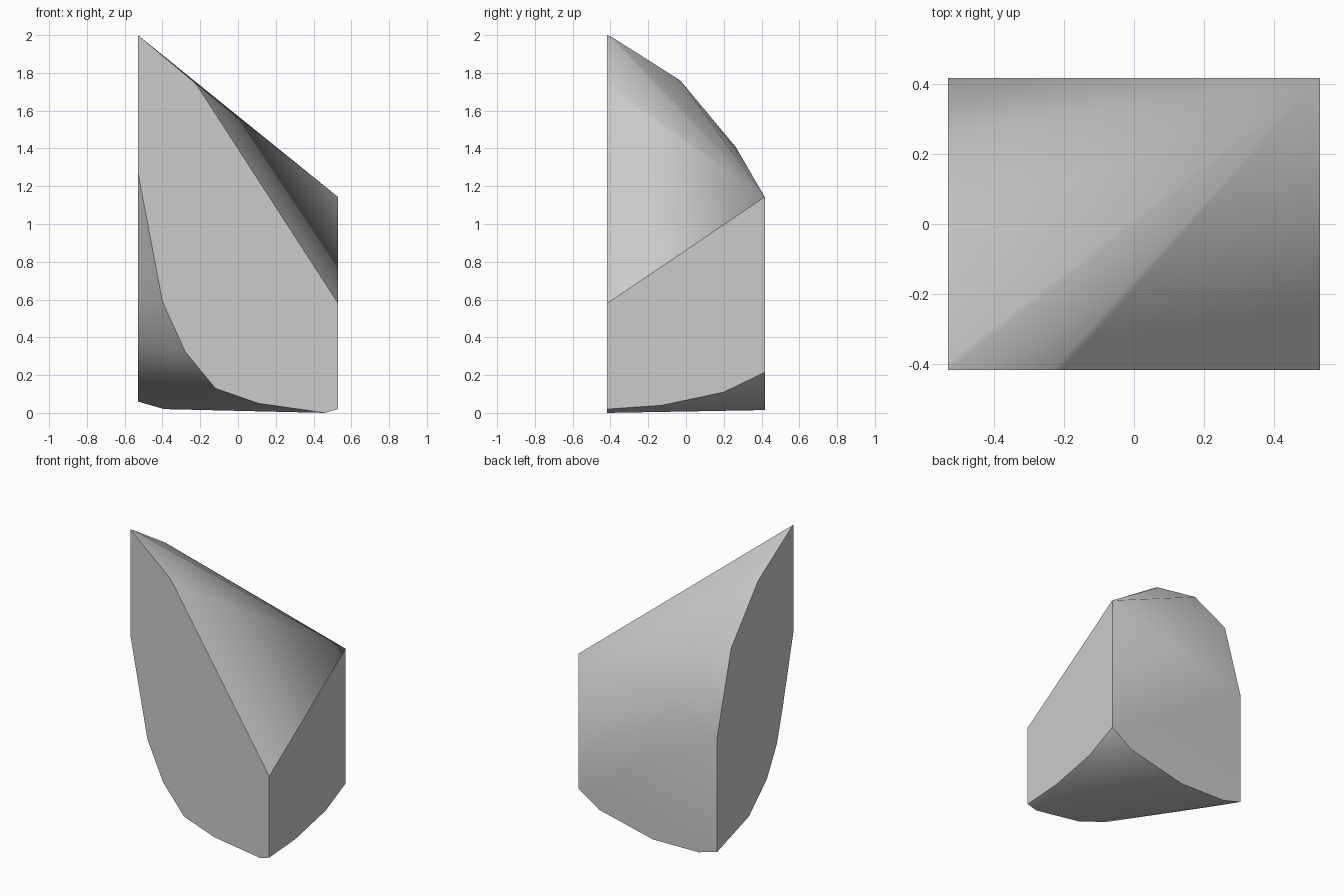
import bpy, bmesh, math

old = bpy.data.objects.get("Cube")
if old:
    bpy.data.objects.remove(old, do_unlink=True)

# Half width and half depth of the block
W, D = 0.53, 0.417

# Wall outlines: (x, z) for front and back, (y, z) for the two sides
front = [(-W, 2.0), (-0.235, 1.753), (-0.205, 1.715), (W, 0.58), (W, 0.02), (0.46, 0.0),
         (0.11, 0.05), (-0.12, 0.13), (-0.28, 0.325), (-0.40, 0.59), (-W, 1.275)]
back = [(W, 1.143), (W, 0.215), (0.37, 0.11), (-0.04, 0.015), (-0.39, 0.02),
        (-W, 0.06), (-W, 0.85)]
right = [(-0.13, 0.04), (0.20, 0.11)]
left = [(-0.39, 1.988), (-0.03, 1.76), (0.265, 1.405), (0.07, 0.173), (-0.125, 0.356),
        (-0.233, 0.555), (-0.298, 0.786)]

points = [(x, -D, z) for x, z in front] + [(x, D, z) for x, z in back]
points += [(W, y, z) for y, z in right] + [(-W, y, z) for y, z in left]

# The chunk is the convex solid spanned by its wall outlines
bm = bmesh.new()
for p in points:
    bm.verts.new(p)
bmesh.ops.convex_hull(bm, input=bm.verts[:])
bmesh.ops.dissolve_limit(bm, angle_limit=math.radians(0.5), verts=bm.verts[:], edges=bm.edges[:])
bmesh.ops.recalc_face_normals(bm, faces=bm.faces[:])
mesh = bpy.data.meshes.new("stone_chunk")
bm.to_mesh(mesh)
bm.free()

chunk = bpy.data.objects.new("stone_chunk", mesh)
bpy.context.collection.objects.link(chunk)

# Plain grey stone
grey = bpy.data.materials.new("grey_stone")
grey.use_nodes = True
colour = (0.6, 0.6, 0.6, 1.0)
grey.diffuse_color = colour
grey.node_tree.nodes["Principled BSDF"].inputs["Base Color"].default_value = colour
mesh.materials.append(grey)

# Soft underside, crisp wall edges
bpy.context.view_layer.objects.active = chunk
chunk.select_set(True)
bpy.ops.object.shade_smooth_by_angle(angle=math.radians(30))
